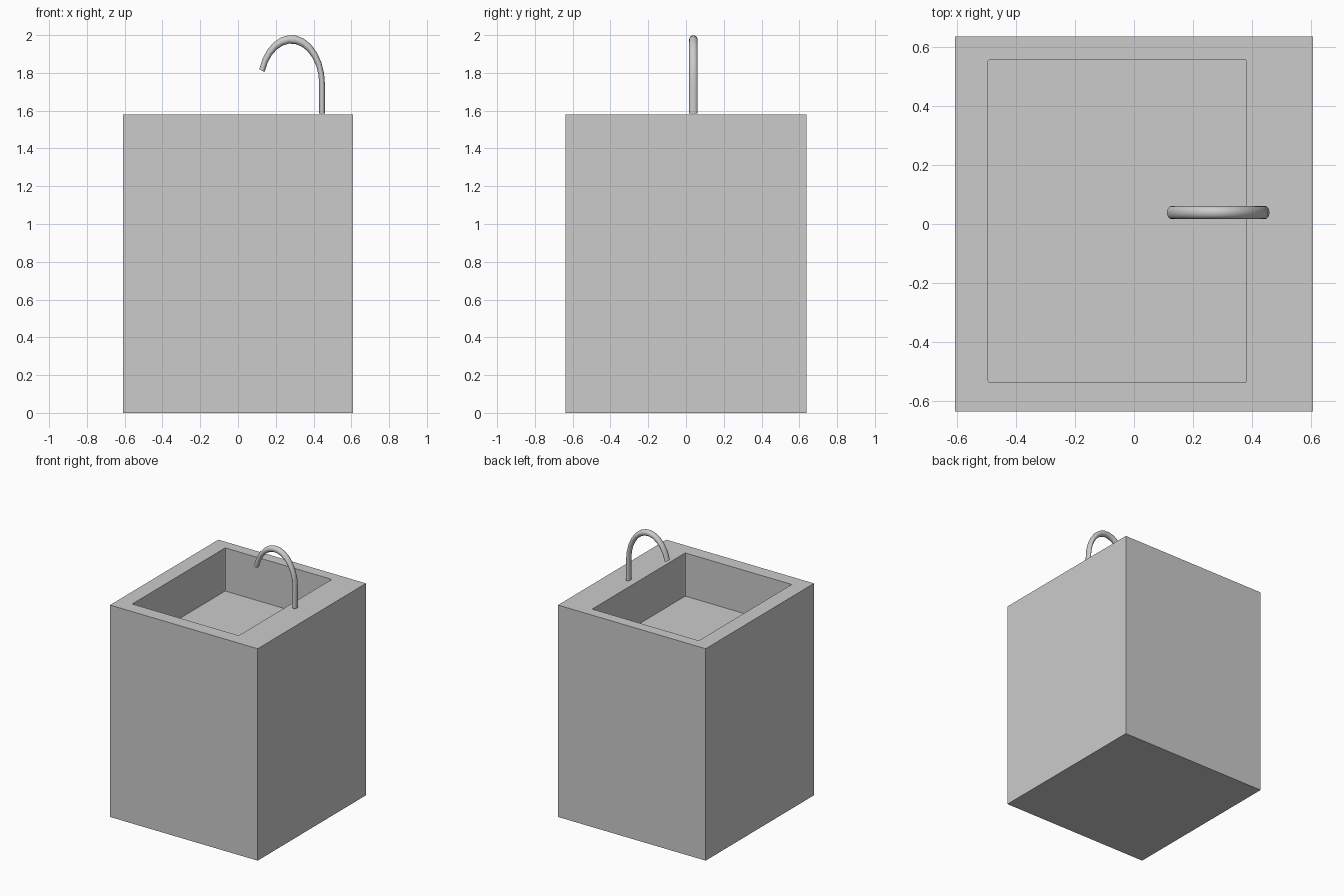
import bpy, bmesh, math

if "Cube" in bpy.data.objects:
    bpy.data.objects.remove(bpy.data.objects["Cube"])

TOP = 1.58


def box(name, x0, x1, y0, y1, z0, z1, corner=0.0):
    """Axis-aligned box, optionally with chamfered vertical edges."""
    bm = bmesh.new()
    bmesh.ops.create_cube(bm, size=1)
    for v in bm.verts:
        v.co = ((x0 + x1) / 2 + v.co.x * (x1 - x0),
                (y0 + y1) / 2 + v.co.y * (y1 - y0),
                (z0 + z1) / 2 + v.co.z * (z1 - z0))
    if corner:
        upright = [e for e in bm.edges
                   if abs(e.verts[0].co.z - e.verts[1].co.z) > 1e-4]
        bmesh.ops.bevel(bm, geom=upright, offset=corner, segments=2,
                        profile=0.5, affect='EDGES')
    mesh = bpy.data.meshes.new(name)
    bm.to_mesh(mesh)
    bm.free()
    obj = bpy.data.objects.new(name, mesh)
    bpy.context.collection.objects.link(obj)
    return obj


# Cabinet block with a rectangular basin sunk into its top
cabinet = box("sink_cabinet", -0.609, 0.609, -0.638, 0.638, 0, TOP)
cutter = box("basin_cutter", -0.496, 0.383, -0.538, 0.558, TOP - 0.322, TOP + 0.2, 0.006)
cut = cabinet.modifiers.new("basin", 'BOOLEAN')
cut.operation = 'DIFFERENCE'
cut.solver = 'EXACT'
cut.object = cutter
bpy.context.view_layer.objects.active = cabinet
cabinet.select_set(True)
bpy.ops.object.modifier_apply(modifier=cut.name)
bpy.data.objects.remove(cutter, do_unlink=True)

# Gooseneck tap: straight riser, then a 162 degree arc, narrowed along x
RADIUS, ARC, SQUASH, SIDES = 0.0222, 0.24, 0.68, 16
ARC_Z = 2.0 - RADIUS - ARC
rings = [(ARC, TOP + 0.005, 0.0)]
for i in range(13):
    a = math.radians(162) * i / 12
    rings.append((ARC * math.cos(a), ARC_Z + ARC * math.sin(a), a))

bm = bmesh.new()
loops = []
for cx, cz, a in rings:
    loop = []
    for k in range(SIDES):
        t = 2 * math.pi * k / SIDES
        out = RADIUS * math.cos(t)
        x = cx + out * math.cos(a)
        z = cz + out * math.sin(a)
        loop.append(bm.verts.new((0.282 + SQUASH * x, 0.039 + RADIUS * math.sin(t), z)))
    loops.append(loop)
for lo, hi in zip(loops, loops[1:]):
    for k in range(SIDES):
        n = (k + 1) % SIDES
        bm.faces.new((lo[k], lo[n], hi[n], hi[k]))
bm.faces.new(loops[0])
bm.faces.new(loops[-1])
bmesh.ops.recalc_face_normals(bm, faces=bm.faces)
mesh = bpy.data.meshes.new("tap")
bm.to_mesh(mesh)
bm.free()
tap = bpy.data.objects.new("tap", mesh)
bpy.context.collection.objects.link(tap)
bpy.ops.object.select_all(action='DESELECT')
tap.select_set(True)
bpy.context.view_layer.objects.active = tap
bpy.ops.object.shade_smooth_by_angle(angle=math.radians(40))
